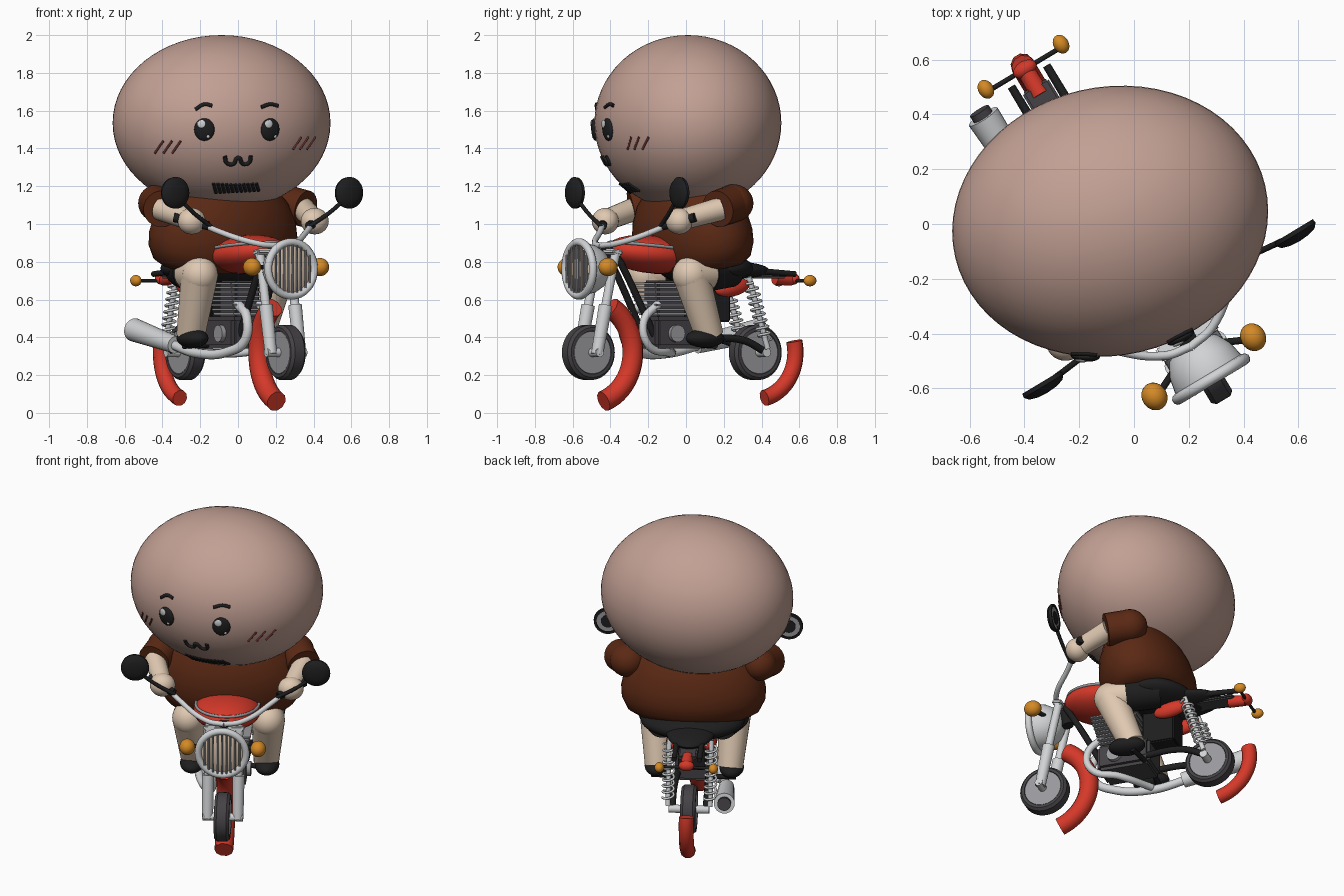
import bpy, bmesh, math
from mathutils import Vector, Matrix, Euler

if "Cube" in bpy.data.objects:
    bpy.data.objects.remove(bpy.data.objects["Cube"])

def mat(name, r, g, b):
    m = bpy.data.materials.new(name)
    m.diffuse_color = (r, g, b, 1)
    m.use_nodes = True
    m.node_tree.nodes["Principled BSDF"].inputs["Base Color"].default_value = m.diffuse_color
    return m

HEAD = mat("head_pink", .54, .35, .295)
SKIN = mat("beige_skin", .74, .58, .44)
SHIRT = mat("brown_cloth", .105, .022, .007)
RED = mat("red_paint", .66, .04, .022)
ORANGE = mat("orange_lamp", .66, .25, .018)
BLACK = mat("black", .013, .013, .014)
CHROME = mat("chrome", .64, .65, .66)
TYRE = mat("charcoal", .06, .055, .06)
BLUSH = mat("blush_red", .16, .03, .03)
STEEL = mat("steel_grey", .32, .32, .34)

# Motorbike and rider are turned as one; face marks sit in world space
BIKE = Matrix.Translation((-.043, -.026, 0)) @ Matrix.Rotation(math.radians(31), 4, 'Z')
WORLD = Matrix.Identity(4)

def finish(name, me, m, space=BIKE, angle=40):
    me.materials.clear()
    me.materials.append(m)
    me.shade_smooth()
    me.set_sharp_from_angle(angle=math.radians(angle))
    ob = bpy.data.objects.new(name, me)
    bpy.context.collection.objects.link(ob)
    ob.matrix_world = space
    return ob

def from_bm(name, bm, m, local, space=BIKE):
    bmesh.ops.transform(bm, matrix=local, verts=bm.verts)
    bmesh.ops.recalc_face_normals(bm, faces=bm.faces)
    me = bpy.data.meshes.new(name)
    bm.to_mesh(me)
    bm.free()
    return finish(name, me, m, space)

def place(loc, rot=(0, 0, 0), size=(1, 1, 1)):
    r = Euler([math.radians(a) for a in rot]).to_matrix()
    return Matrix.LocRotScale(Vector(loc), r, Vector(size))

def ball(name, loc, size, m, rot=(0, 0, 0), space=BIKE, seg=32):
    bm = bmesh.new()
    bmesh.ops.create_uvsphere(bm, u_segments=seg, v_segments=seg // 2, radius=1)
    return from_bm(name, bm, m, place(loc, rot, size), space)

def box(name, loc, size, m, rot=(0, 0, 0), bevel=.008):
    bm = bmesh.new()
    bmesh.ops.create_cube(bm, size=1, matrix=place((0, 0, 0), size=size))
    bmesh.ops.bevel(bm, geom=bm.edges[:], offset=bevel, segments=2, affect='EDGES')
    return from_bm(name, bm, m, place(loc, rot))

def rod(name, p0, p1, r0, r1, m, seg=24):
    p0, p1 = Vector(p0), Vector(p1)
    d = p1 - p0
    bm = bmesh.new()
    bmesh.ops.create_cone(bm, cap_ends=True, segments=seg, radius1=r0, radius2=r1, depth=d.length)
    local = Matrix.Translation((p0 + p1) / 2) @ d.to_track_quat('Z', 'Y').to_matrix().to_4x4()
    return from_bm(name, bm, m, local)

def lathe(name, profile, m, loc, rot=(0, 0, 0), size=(1, 1, 1), seg=40):
    bm = bmesh.new()
    vs = [bm.verts.new((r, 0, z)) for r, z in profile]
    es = [bm.edges.new(p) for p in zip(vs, vs[1:])]
    bmesh.ops.spin(bm, geom=vs + es, cent=(0, 0, 0), axis=(0, 0, 1),
                   angle=math.tau, steps=seg, use_merge=True)
    bmesh.ops.remove_doubles(bm, verts=bm.verts, dist=1e-5)
    return from_bm(name, bm, m, place(loc, rot, size))

def tube(name, pts, r, m, space=BIKE, closed=False, poly=False, res=8):
    cu = bpy.data.curves.new(name, 'CURVE')
    cu.dimensions = '3D'
    cu.bevel_depth, cu.bevel_resolution = r, 3
    cu.use_fill_caps, cu.resolution_u = True, res
    sp = cu.splines.new('POLY' if poly else 'BEZIER')
    pl = sp.points if poly else sp.bezier_points
    pl.add(len(pts) - 1)
    for p, co in zip(pl, pts):
        if poly:
            p.co = (*co, 1)
        else:
            p.co = co
            p.handle_left_type = p.handle_right_type = 'AUTO'
    sp.use_cyclic_u = closed
    tmp = bpy.data.objects.new(name + "_path", cu)
    me = bpy.data.meshes.new_from_object(tmp)
    bpy.data.objects.remove(tmp)
    return finish(name, me, m, space)

def side(s):
    return "left" if s < 0 else "right"

# Head
HC, HS = Vector((-.087, .01, 1.535)), Vector((.581, .49, .465))
HM = Matrix.Translation(HC) @ Matrix.Rotation(math.radians(13), 4, 'Z') @ Matrix.Diagonal((*HS, 1))
ball("head", HC, HS, HEAD, (0, 0, 13), WORLD, 64)

def surf(x, z, lift=0):
    """Point on the front of the head at a given x and z."""
    inv = HM.inverted()
    o, d = inv @ Vector((x, -2, z)), inv.to_3x3() @ Vector((0, 1, 0))
    a, b, c = d.dot(d), o.dot(d), o.dot(o) - 1
    t = (-b - math.sqrt(max(b * b - a * c, 0))) / a
    n = (inv.to_3x3().transposed() @ (o + d * t)).normalized()
    return HM @ (o + d * t) + n * lift, n

def mark(name, pts, r, m):
    tube(name, [surf(x, z)[0] for x, z in pts], r, m, WORLD, res=4)

def spot(name, x, z, rx, rz, depth, m, lift=0):
    p, n = surf(x, z, lift)
    q = n.to_track_quat('-Y', 'Z').to_euler()
    ball(name, p, (rx, depth, rz), m, [math.degrees(a) for a in q], WORLD, 24)

# Face
for s, ex in ((-1, -.178), (1, .17)):
    ez = 1.5
    spot("eye_" + side(s), ex, ez, .054, .06, .02, BLACK)
    spot("eye_glint_" + side(s), ex - .014, ez + .03, .022, .022, .006, CHROME, .017)
    spot("eye_dot_" + side(s), ex + .02, ez - .034, .009, .009, .005, CHROME, .014)
    mark("eyebrow_" + side(s), [(ex - .048, 1.612 + .006 * s), (ex, 1.634), (ex + .042, 1.626)], .01, BLACK)
    for i in range(3):
        bx = (-.44 if s < 0 else .29) + i * (.046 if s < 0 else .037)
        bz = 1.375 if s < 0 else 1.395
        mark("blush_" + side(s), [(bx, bz), (bx + .045, bz + .065)], .006, BLUSH)
mark("mouth", [(-.07, 1.36), (-.058, 1.322), (-.025, 1.318), (0, 1.352),
               (.027, 1.318), (.058, 1.325), (.068, 1.362)], .011, BLACK)
for i in range(11):
    bx = -.13 + i * .0225
    mark("chin_whisker", [(bx, 1.212 + abs(i - 5) * .001), (bx + .014, 1.165 + i * .0012)], .009, BLACK)

# Torso and shorts
lathe("shirt", [(0, 0), (.33, .005), (.39, .04), (.425, .11), (.43, .18), (.41, .27),
                (.36, .36), (.27, .45), (.15, .52), (0, .54)], SHIRT, (0, .1, .765), (10, 0, 0), (1, .63, 1))
ball("shorts", (0, .15, .765), (.31, .23, .09), BLACK)

# Limbs
for s in (-1, 1):
    n = side(s)
    ball("shoulder_" + n, (s * .39, .09, 1.11), (.105, .105, .1), SHIRT)
    rod("sleeve_" + n, (s * .39, .09, 1.11), (s * .445, -.04, 1.08), .1, .098, SHIRT)
    rod("arm_" + n, (s * .44, -.02, 1.08), (s * .385, -.22, 1.025), .062, .056, SKIN)
    ball("hand_" + n, (s * .38, -.24, 1.015), (.076, .07, .07), SKIN)
    rod("shorts_leg_" + n, (s * .17, .2, .765), (s * .228, .01, .745), .1, .105, BLACK)
    ball("knee_" + n, (s * .236, -.08, .73), (.098, .1, .1), SKIN)
    rod("thigh_" + n, (s * .22, .05, .745), (s * .236, -.08, .73), .098, .098, SKIN)
    rod("shin_" + n, (s * .236, -.08, .73), (s * .215, .045, .41), .098, .076, SKIN)
    ball("shoe_" + n, (s * .222, .015, .395), (.072, .112, .05), BLACK)
    rod("foot_peg_" + n, (s * .08, .08, .36), (s * .25, .06, .355), .016, .016, BLACK)

# Wheels
for n, y in (("front", -.573), ("rear", .458)):
    w, r = .045, .146
    lathe(n + "_tyre", [(0, -w + .012), (.11, -w + .012), (.115, -w), (r - .014, -w), (r, -w + .016),
                        (r, w - .016), (r - .014, w), (.115, w), (.11, w - .012), (0, w - .012)],
          TYRE, (0, y, .32), (0, 90, 0))
    rod(n + "_wheel_disc", (-.043, y, .32), (.043, y, .32), .112, .112, STEEL, 40)
    rod(n + "_axle", (-.12, y, .32), (.12, y, .32), .024, .024, CHROME)

# Fenders: arcs trailing each wheel
def fender(name, y, r, thick, a0, a1):
    angs = [math.radians(a0 + (a1 - a0) * i / 20) for i in range(21)]
    tube(name, [(0, y + r * math.cos(a), .32 + r * math.sin(a)) for a in angs], thick, RED, poly=True)
fender("front_fender", -.573, .275, .056, 60, -70)
fender("rear_fender", .458, .248, .044, 14, -77)

# Forks, shocks, frame, handlebars, mirrors and lamps on both sides
for s in (-1, 1):
    n = side(s)
    rod("fork_upper_" + n, (s * .09, -.455, .86), (s * .09, -.53, .52), .024, .024, CHROME)
    rod("fork_lower_" + n, (s * .09, -.52, .57), (s * .09, -.573, .31), .036, .032, CHROME)
    b, t = Vector((s * .125, .46, .34)), Vector((s * .125, .343, .72))
    rod("shock_core_" + n, b, t, .015, .015, CHROME, 12)
    coil = []
    for i in range(9 * 12 + 1):
        a = i / 12 * math.tau
        coil.append(b.lerp(t, .12 + .8 * i / 108) + Vector((.033 * math.cos(a), .033 * math.sin(a), 0)))
    tube("shock_spring_" + n, coil, .007, CHROME, poly=True)
    tube("down_tube_" + n, [(s * .05, -.43, .84), (s * .05, -.36, .72), (s * .06, -.175, .36)], .019, BLACK)
    tube("swingarm_" + n, [(s * .09, .05, .39), (s * .1, .32, .385), (s * .1, .458, .325)], .02, BLACK)
    rod("tail_rail_" + n, (s * .075, .3, .76), (s * .075, .66, .735), .018, .015, BLACK)
    ball("side_panel_" + n, (s * .11, .25, .665), (.04, .105, .048), RED, (10, 0, 0))
    tube("handlebar_" + n, [(0, -.49, .885), (s * .1, -.47, .895), (s * .28, -.33, .965),
                            (s * .36, -.26, 1.015)], .016, CHROME)
    rod("grip_" + n, (s * .31, -.3, .99), (s * .46, -.19, 1.035), .024, .024, BLACK)
    tube("mirror_stalk_" + n, [(s * .3, -.31, .985), (s * .42, -.325, 1.06), (s * .52, -.335, 1.14)], .011, BLACK)
    mc = (s * .537, -.337, 1.165)
    lathe("mirror_shell_" + n, [(0, -.01), (.07, -.01), (.07, -.016), (.082, -.016), (.084, 0),
                                (.07, .016), (.04, .025), (0, .028)], BLACK, mc, (90, 0, 0))
    rod("mirror_glass_" + n, (mc[0], -.33, 1.165), (mc[0], -.325, 1.165), .066, .066, STEEL)
    rod("mirror_centre_" + n, (mc[0], -.327, 1.165), (mc[0], -.321, 1.165), .04, .04, BLACK)
    ball("front_indicator_" + n, (s * .21, -.578, .772), (.046, .052, .048), ORANGE)
    rod("front_indicator_arm_" + n, (s * .09, -.53, .77), (s * .18, -.572, .772), .013, .013, BLACK)
    ball("rear_indicator_" + n, (s * .16, .7, .7), (.028, .036, .03), ORANGE)

# Headlight: bowl, ring, lens and bars
HY, HZ = -.63, .762
lathe("headlight_bowl", [(.138, -.01), (.14, .02), (.128, .08), (.1, .13), (.055, .165), (0, .175)],
      CHROME, (0, HY, HZ), (-90, 0, 0))
tube("headlight_ring", [(.142 * math.cos(a), HY, HZ + .142 * math.sin(a))
                        for a in [i / 48 * math.tau for i in range(48)]], .021, CHROME, closed=True, poly=True)
lathe("headlight_lens", [(.135, 0), (.1, .012), (.05, .019), (0, .021)], SKIN, (0, HY + .004, HZ), (90, 0, 0))
for i in range(-4, 5):
    x = i * .026
    h = math.sqrt(.128 ** 2 - x * x)
    rod("headlight_bar", (x, HY - .016, HZ - h), (x, HY - .016, HZ + h), .006, .006, STEEL, 8)

# Steering head and clamp
rod("steering_head", (0, -.46, .88), (0, -.43, .74), .035, .035, BLACK)
box("fork_clamp", (0, -.46, .85), (.24, .06, .03), CHROME, (-12, 0, 0))

# Tank with trim, seat and tail
ball("fuel_tank", (0, -.19, .84), (.2, .255, .1), RED, (-6, 0, 0))
tube("tank_trim", [(.187 * math.cos(a), -.185 + .238 * math.sin(a), .878 - .025 * math.sin(a))
                   for a in [i / 48 * math.tau for i in range(48)]], .009, STEEL, closed=True, poly=True)
ball("seat", (0, .27, .755), (.15, .26, .05), BLACK)
box("tail_plate", (0, .5, .725), (.11, .24, .025), TYRE)
rod("tail_lamp_housing", (0, .58, .715), (0, .68, .705), .036, .032, RED)
ball("tail_lamp", (0, .69, .71), (.046, .03, .032), RED)
rod("rear_indicator_bar", (-.15, .69, .7), (.15, .69, .7), .009, .009, BLACK)

# Engine with cooling fins
box("crankcase", (0, -.05, .425), (.22, .33, .17), TYRE, bevel=.02)
box("cylinder_core", (0, -.1, .6), (.15, .17, .2), TYRE)
for i in range(8):
    grow = .012 * i
    box("cooling_fin", (0, -.1, .525 + i * .023), (.2 + grow, .21 + grow, .011), STEEL, bevel=.003)
box("battery_box", (0, .16, .6), (.16, .2, .24), BLACK)
rod("side_cover", (-.135, -.1, .42), (.135, -.1, .42), .045, .045, STEEL)

# Exhaust
tube("exhaust_pipe", [(-.06, -.18, .58), (-.075, -.3, .5), (-.085, -.29, .38), (-.12, -.19, .325),
                      (-.18, .02, .315), (-.21, .28, .37)], .026, CHROME)
tube("exhaust_link", [(.07, -.18, .58), (.08, -.28, .48), (.08, -.25, .36), (.03, -.1, .32), (-.16, .04, .32)],
     .022, CHROME)
rod("muffler", (-.205, .22, .36), (-.22, .62, .44), .046, .062, CHROME)
rod("muffler_tip", (-.22, .6, .437), (-.221, .645, .445), .04, .04, TYRE)
